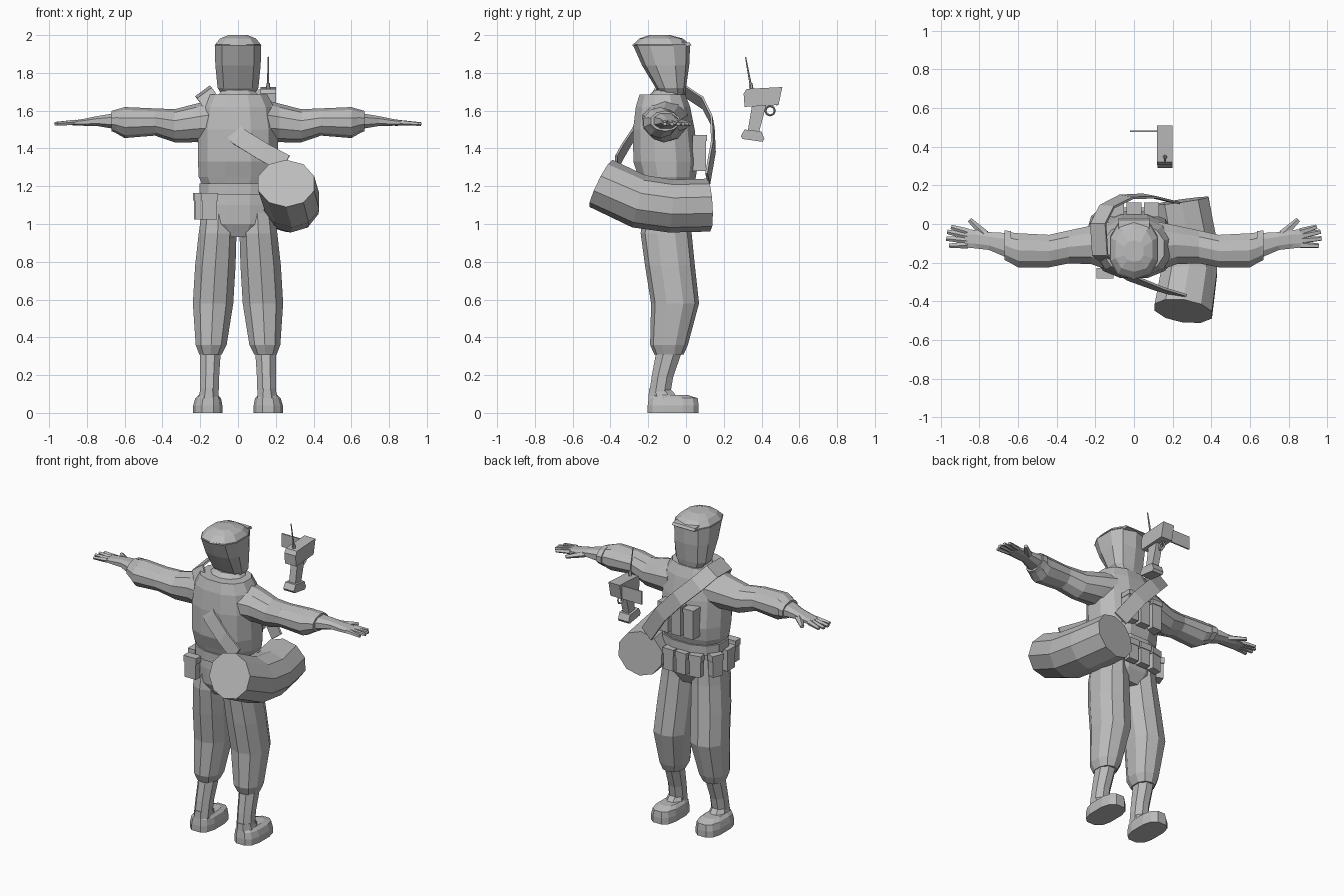
import bpy, bmesh, math
from mathutils import Vector as V

cube = bpy.data.objects.get("Cube")
if cube:
    bpy.data.objects.remove(cube, do_unlink=True)

grey = bpy.data.materials.new("plain grey")
grey.use_nodes = True
grey.diffuse_color = (0.5, 0.5, 0.5, 1)
grey.node_tree.nodes["Principled BSDF"].inputs["Base Color"].default_value = (0.5, 0.5, 0.5, 1)


def finish(name, bm):
    bmesh.ops.recalc_face_normals(bm, faces=bm.faces)
    mesh = bpy.data.meshes.new(name)
    bm.to_mesh(mesh)
    bm.free()
    mesh.materials.append(grey)
    obj = bpy.data.objects.new(name, mesh)
    bpy.context.collection.objects.link(obj)
    return obj


def loft(name, rings, n=10, p=1.0):
    """Skin closed rings, each (centre, u axis, v axis); p < 1 squares them off."""
    bm = bmesh.new()
    loops = []
    for c, u, v in rings:
        loop = []
        for i in range(n):
            t = 2 * math.pi * (i + 0.5) / n
            a, b = math.cos(t), math.sin(t)
            a = math.copysign(abs(a) ** p, a) / math.cos(math.pi / n) ** p
            b = math.copysign(abs(b) ** p, b)
            loop.append(bm.verts.new(V(c) + V(u) * a + V(v) * b))
        loops.append(loop)
    for lo, hi in zip(loops, loops[1:]):
        for i in range(n):
            j = (i + 1) % n
            bm.faces.new((lo[i], lo[j], hi[j], hi[i]))
    bm.faces.new(loops[0])
    bm.faces.new(loops[-1])
    return finish(name, bm)


def upright(name, rows, cx=0, side=1, **kw):
    """Rows of (x, y, z, half width, half depth)."""
    return loft(name, [((side * (cx + x), y, z), (a, 0, 0), (0, b, 0))
                       for x, y, z, a, b in rows], **kw)


def sideways(name, rows, side=1, **kw):
    """Rows of (x, y, z, half depth, half height)."""
    return loft(name, [((side * x, y, z), (0, a, 0), (0, 0, b))
                       for x, y, z, a, b in rows], **kw)


def box(name, centre, size, turn=0):
    bm = bmesh.new()
    bmesh.ops.create_cube(bm, size=1)
    bmesh.ops.scale(bm, vec=size, verts=bm.verts)
    obj = finish(name, bm)
    obj.location = centre
    obj.rotation_euler.z = turn
    return obj


def slab(name, outline, x0, x1):
    """Extrude a (y, z) outline across x."""
    bm = bmesh.new()
    a = [bm.verts.new((x0, y, z)) for y, z in outline]
    b = [bm.verts.new((x1, y, z)) for y, z in outline]
    bm.faces.new(a)
    bm.faces.new(b)
    for i in range(len(a)):
        j = (i + 1) % len(a)
        bm.faces.new((a[i], a[j], b[j], b[i]))
    return finish(name, bm)


def rod(name, start, end, r0, r1, n=5):
    d = (V(end) - V(start)).normalized()
    u = d.cross(V((0.3, 0.2, 1))).normalized()
    v = d.cross(u)
    return loft(name, [(start, u * r0, v * r0), (end, u * r1, v * r1)], n=n)


# Head with cap and brim
upright("head", [(0, -.065, 1.67, .075, .055), (0, -.08, 1.72, .108, .08),
                 (0, -.108, 1.84, .12, .125), (0, -.13, 1.95, .123, .152)], p=.75)
upright("cap", [(0, -.13, 1.945, .125, .157), (0, -.132, 1.982, .095, .115),
                (0, -.14, 2.0, .05, .055)], p=.8)
slab("cap_brim", [(-.03, 1.965), (-.02, 1.935), (.03, 1.945), (.02, 1.96)], -.08, .08)

# Torso, collar and hips
upright("torso", [(0, -.1, 1.21, .19, .145), (0, -.1, 1.25, .208, .157),
                  (0, -.107, 1.33, .212, .177), (0, -.117, 1.5, .21, .168),
                  (0, -.122, 1.62, .19, .148), (0, -.125, 1.685, .155, .125)],
        n=12, p=.85)
upright("collar", [(0, -.11, 1.66, .13, .11), (0, -.09, 1.71, .08, .075)])
upright("hips", [(0, -.105, .93, .12, .1), (0, -.105, 1.0, .195, .137),
                 (0, -.105, 1.1, .197, .143), (0, -.1, 1.22, .185, .14)], n=12, p=.85)
upright("belt", [(0, -.1, 1.155, .203, .156), (0, -.1, 1.215, .203, .156)], n=12, p=.85)

# Belt pouches
for x, y, turn, w in [(-.15, -.255, 0, .08), (-.205, -.14, 1.57, .08),
                      (-.2, -.02, 1.2, .07), (-.11, .05, .2, .07),
                      (-.02, .06, 0, .07), (.07, .06, 0, .07)]:
    box("belt_pouch", (x, y, 1.09), (w, .045, .13), turn)
    box("belt_pouch_flap", (x, y, 1.145), (w + .01, .053, .04), turn)

# Chest pouches
for x in (-.09, 0, .09):
    box("chest_pouch", (x, .07, 1.375), (.07, .07, .19))
    box("chest_pouch_flap", (x, .073, 1.455), (.076, .074, .03))

for s, side in ((1, "left"), (-1, "right")):
    # Legs and boots
    upright(side + "_trouser_leg", [
        (.1, -.1, 1.12, .085, .12), (.108, -.105, .95, .1, .135),
        (.12, -.085, .78, .107, .132), (.132, -.058, .58, .107, .127),
        (.142, -.09, .36, .082, .1), (.145, -.09, .31, .06, .078)], side=s, p=.9)
    upright(side + "_boot_shaft", [
        (.146, -.088, .33, .055, .074), (.15, -.125, .19, .05, .062),
        (.153, -.142, .08, .05, .06)], side=s, n=8)
    upright(side + "_boot_foot", [
        (.16, -.068, 0, .077, .138), (.16, -.068, .04, .077, .138),
        (.158, -.068, .078, .068, .133), (.156, -.09, .095, .05, .1)],
        side=s, n=12, p=.7)
    upright(side + "_boot_instep", [
        (.155, -.12, .08, .055, .085), (.153, -.14, .13, .045, .06)], side=s, n=8)

    # Sleeves
    sideways(side + "_sleeve", [
        (.13, -.115, 1.545, .125, .115), (.22, -.108, 1.535, .1, .102),
        (.335, -.118, 1.52, .085, .088), (.44, -.14, 1.54, .084, .072),
        (.6, -.136, 1.537, .088, .082), (.66, -.115, 1.545, .074, .056)], side=s)
    sideways(side + "_cuff", [
        (.635, -.12, 1.543, .084, .065), (.67, -.11, 1.545, .076, .054)], side=s)
    # Hands
    sideways(side + "_hand", [
        (.65, -.112, 1.545, .065, .045), (.75, -.088, 1.545, .046, .027),
        (.82, -.078, 1.538, .048, .019), (.875, -.075, 1.535, .046, .014)],
        side=s, n=8, p=.8)
    for y0, x1, y1 in [(-.04, .945, -.015), (-.062, .965, -.04),
                       (-.085, .97, -.075), (-.108, .955, -.112)]:
        rod(side + "_finger", (s * .86, y0, 1.537), (s * x1, y1, 1.53), .015, .01)
    rod(side + "_thumb", (s * .77, -.055, 1.54), (s * .85, .022, 1.53), .02, .011)

# Bent duffel bag slung at the hip
loft("duffel_bag", [
    ((.255, -.45, 1.215), (.148, -.02, 0), (0, .06, .125)),
    ((.285, -.25, 1.12), (.145, 0, 0), (0, .035, .138)),
    ((.28, -.08, 1.095), (.145, .01, 0), (0, .01, .14)),
    ((.245, .12, 1.1), (.14, .02, 0), (0, -.008, .14))], n=10)

# Shoulder strap ribbon
path = [V(q) for q in [(.25, -.37, 1.32), (.13, -.335, 1.385), (0, -.285, 1.465),
                       (-.1, -.225, 1.58), (-.175, -.16, 1.69), (-.185, 0, 1.7),
                       (-.14, .09, 1.64), (-.04, .14, 1.54), (.08, .145, 1.41),
                       (.2, .115, 1.24)]]
bm = bmesh.new()
edge = []
for i, q in enumerate(path):
    tangent = path[min(i + 1, len(path) - 1)] - path[max(i - 1, 0)]
    w = tangent.cross(q - V((0, -.11, 1.45))).normalized() * .048
    edge.append((bm.verts.new(q - w), bm.verts.new(q + w)))
for (a, b), (c, d) in zip(edge, edge[1:]):
    bm.faces.new((a, b, d, c))
strap = finish("shoulder_strap", bm)
solid = strap.modifiers.new("thickness", "SOLIDIFY")
solid.thickness = .012
solid.offset = 0

# Hand-held scanner floating behind the figure
slab("scanner_body", [(.31, 1.62), (.305, 1.69), (.32, 1.715), (.51, 1.725),
                      (.49, 1.63)], .12, .2)
slab("scanner_grip", [(.35, 1.63), (.425, 1.63), (.385, 1.48), (.325, 1.48)], .137, .183)
slab("scanner_base", [(.29, 1.465), (.31, 1.5), (.4, 1.49), (.415, 1.45),
                      (.405, 1.435), (.3, 1.45)], .122, .198)
box("scanner_side_panel", (.05, .48, 1.67), (.14, .009, .085))
rod("scanner_antenna", (.16, .347, 1.71), (.16, .315, 1.885), .006, .003)
rod("scanner_antenna_base", (.16, .348, 1.705), (.16, .342, 1.745), .011, .009, 6)
bpy.ops.mesh.primitive_torus_add(major_segments=8, minor_segments=4, major_radius=.025,
                                 minor_radius=.006, location=(.16, .445, 1.6),
                                 rotation=(0, math.pi / 2, 0))
guard = bpy.context.object
guard.name = "scanner_trigger_guard"
guard.data.materials.append(grey)
